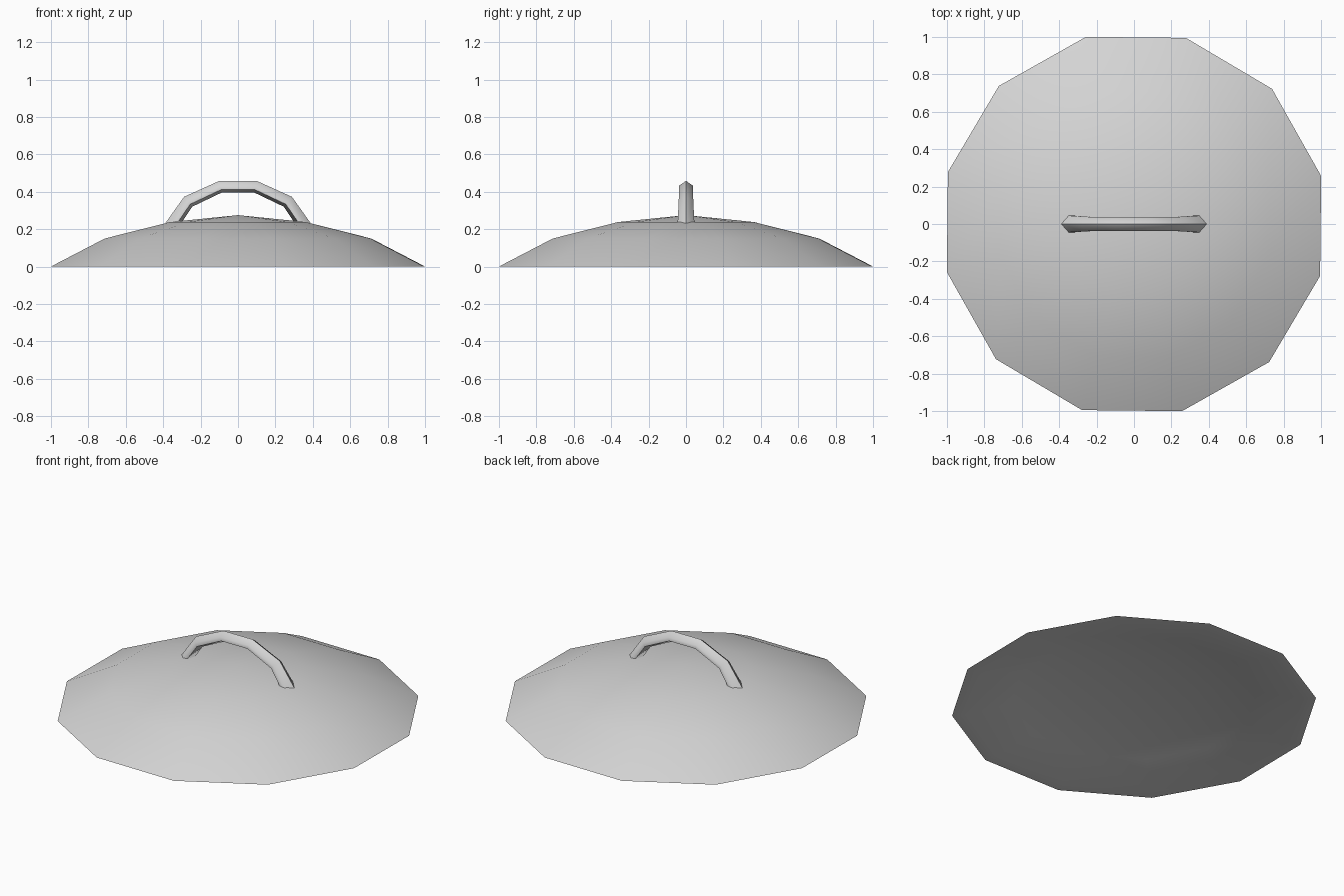
import bpy, bmesh, math
from mathutils import Vector

cube = bpy.data.objects.get("Cube")
if cube:
    bpy.data.objects.remove(cube, do_unlink=True)

SIDES = 12
TURN = math.radians(14.4)

metal = bpy.data.materials.new("grey_metal")
metal.use_nodes = True
grey = (0.66, 0.66, 0.66, 1)
metal.diffuse_color = grey
metal.node_tree.nodes["Principled BSDF"].inputs["Base Color"].default_value = grey


def skin(bm, rings):
    """Join consecutive rings of vertices with quads."""
    for a, b in zip(rings, rings[1:]):
        n = len(a)
        for i in range(n):
            j = (i + 1) % n
            bm.faces.new((a[i], a[j], b[j], b[i]))


def finish(bm, name, angle):
    bmesh.ops.recalc_face_normals(bm, faces=bm.faces)
    mesh = bpy.data.meshes.new(name)
    bm.to_mesh(mesh)
    bm.free()
    mesh.materials.append(metal)
    obj = bpy.data.objects.new(name, mesh)
    bpy.context.collection.objects.link(obj)
    bpy.ops.object.select_all(action="DESELECT")
    obj.select_set(True)
    bpy.context.view_layer.objects.active = obj
    bpy.ops.object.shade_smooth_by_angle(angle=math.radians(angle))
    return obj


# Lid dome: outer skin, narrow flat lip and a shallow hollow underside
profile = [(0.375, 0.238), (0.735, 0.15), (1.033, 0),
           (0.96, 0), (0.70, 0.06), (0.36, 0.1)]
bm = bmesh.new()
rings = []
for r, z in profile:
    angles = [TURN + math.tau * i / SIDES for i in range(SIDES)]
    rings.append([bm.verts.new((r * math.cos(a), r * math.sin(a), z)) for a in angles])
skin(bm, rings)
for ring, z in ((rings[0], 0.275), (rings[-1], 0.115)):
    tip = bm.verts.new((0, 0, z))
    for i in range(SIDES):
        bm.faces.new((ring[i], ring[(i + 1) % SIDES], tip))
finish(bm, "lid_dome", 60)

# Handle: six-sided bar with a ridged top, swept along an arch with flared feet
# outer point, inner point (x, z) and half width of each section
half = [((0.39, 0.23), (0.305, 0.23), 0.045),
        ((0.288, 0.373), (0.245, 0.32), 0.039),
        ((0.10, 0.458), (0.088, 0.395), 0.037)]
arch = half + [((-o[0], o[1]), (-i[0], i[1]), w) for o, i, w in reversed(half)]
section = [(1, 0), (0.2, 1), (-0.5, 1), (-1, 0), (-0.5, -1), (0.2, -1)]
bm = bmesh.new()
rings = []
for outer, inner, width in arch:
    o = Vector((outer[0], 0, outer[1]))
    n = Vector((inner[0], 0, inner[1]))
    centre, reach = (o + n) / 2, (o - n) / 2
    side = Vector((0, width, 0))
    rings.append([bm.verts.new(centre + reach * u + side * v) for u, v in section])
skin(bm, rings)
bm.faces.new(rings[0])
bm.faces.new(rings[-1])
finish(bm, "handle", 60)
